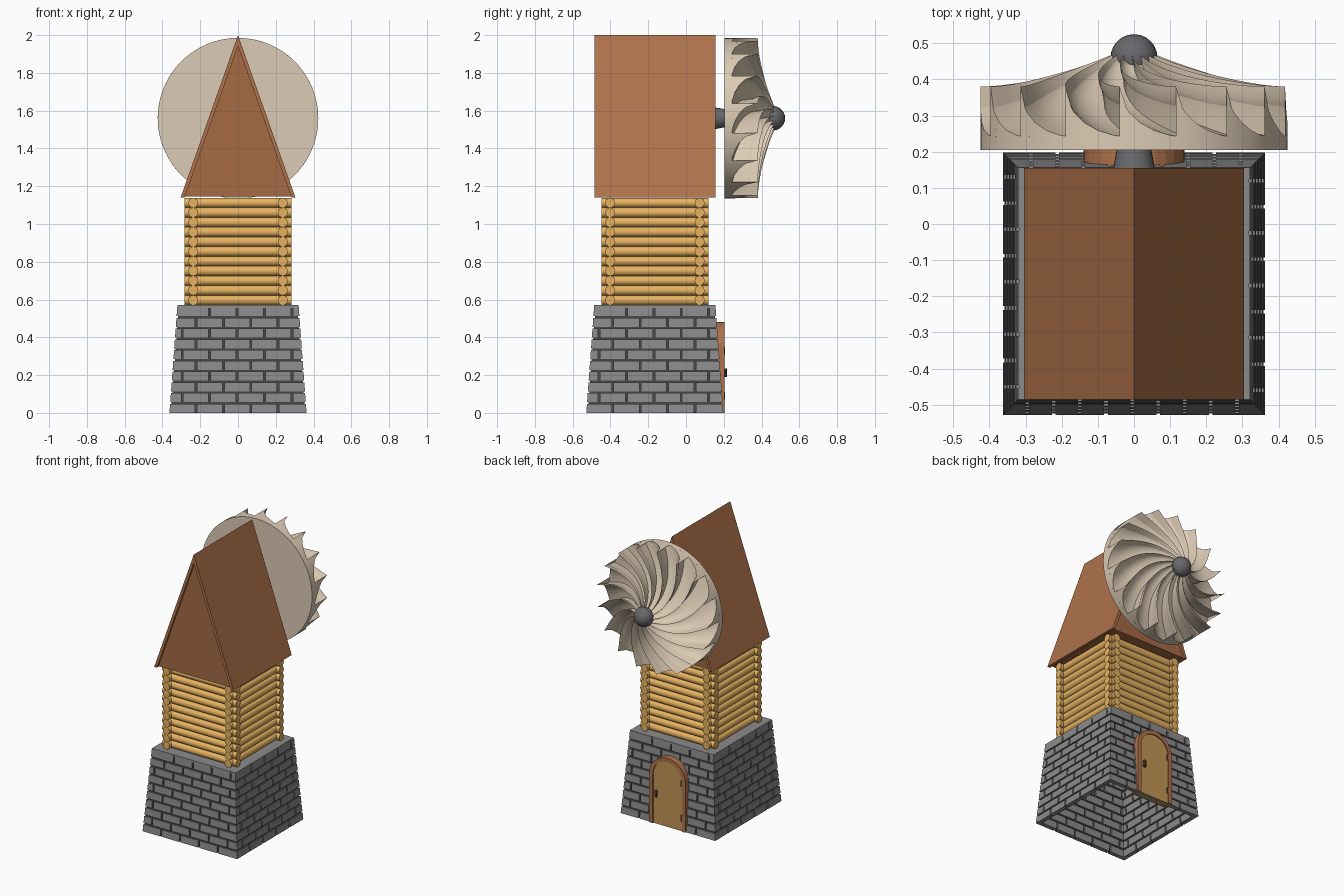
import bpy, bmesh, math
from mathutils import Vector, Matrix

if "Cube" in bpy.data.objects:
    bpy.data.objects.remove(bpy.data.objects["Cube"])

CY = -0.165   # tower centre in y


def mat(name, r, g, b):
    m = bpy.data.materials.new(name)
    m.diffuse_color = (r, g, b, 1)
    m.use_nodes = True
    m.node_tree.nodes["Principled BSDF"].inputs["Base Color"].default_value = m.diffuse_color
    return m


ROOF = mat("roof_brown", 0.43, 0.17, 0.07)
GABLE = mat("gable_brown", 0.38, 0.145, 0.06)
LOG = mat("log_yellow", 0.80, 0.45, 0.12)
DOOR = mat("door_tan", 0.55, 0.30, 0.09)
SAIL = mat("sail_cream", 0.72, 0.60, 0.46)
MORTAR = mat("mortar_dark", 0.06, 0.06, 0.06)
STONE = mat("stone_grey", 0.26, 0.26, 0.26)
METAL = mat("metal_grey", 0.14, 0.14, 0.15)
IRON = mat("iron_dark", 0.13, 0.07, 0.04)


def finish(bm, name, m=None, smooth=None):
    bmesh.ops.recalc_face_normals(bm, faces=bm.faces)
    me = bpy.data.meshes.new(name)
    bm.to_mesh(me)
    bm.free()
    ob = bpy.data.objects.new(name, me)
    bpy.context.collection.objects.link(ob)
    if m:
        me.materials.append(m)
    if smooth:
        bpy.ops.object.select_all(action='DESELECT')
        ob.select_set(True)
        bpy.context.view_layer.objects.active = ob
        bpy.ops.object.shade_smooth_by_angle(angle=math.radians(smooth))
    return ob


def prism(name, pts, y0, y1, m):
    """Extrude an x-z outline from y0 to y1."""
    bm = bmesh.new()
    a = [bm.verts.new((x, y0, z)) for x, z in pts]
    b = [bm.verts.new((x, y1, z)) for x, z in pts]
    bm.faces.new(a)
    bm.faces.new(b)
    for i in range(len(pts)):
        j = (i + 1) % len(pts)
        bm.faces.new((a[i], a[j], b[j], b[i]))
    return finish(bm, name, m)


def rod(bm, p, q, r1, r2, seg):
    p, q = Vector(p), Vector(q)
    d = q - p
    M = Matrix.Translation((p + q) / 2) @ d.to_track_quat('Z', 'Y').to_matrix().to_4x4()
    bmesh.ops.create_cone(bm, cap_ends=True, segments=seg, radius1=r1, radius2=r2,
                          depth=d.length, matrix=M)


# Stone base: tapered hollow wall of bricks over a thin mortar shell
H = 0.57


def half(z):
    return 0.363 - 0.042 * z / H


def wall_block(bm, side, u0, u1, z0, z1, out, inn):
    """Block lying in one sloped wall, mitred at the tower corners."""
    R = Matrix.Rotation(side * math.pi / 2, 4, 'Z')
    v = []
    for z in (z0, z1):
        for d in (out, inn):
            lim = half(z) - d
            for u in (u0, u1):
                p = R @ Vector((max(-lim, min(lim, u)), -lim, z))
                v.append(bm.verts.new((p.x, p.y + CY, p.z)))
    for f in ((0, 1, 3, 2), (4, 5, 7, 6), (0, 1, 5, 4), (2, 3, 7, 6), (0, 2, 6, 4), (1, 3, 7, 5)):
        bm.faces.new([v[i] for i in f])


ROWS, BL, GAP = 10, 0.145, 0.010
bricks, mortar = bmesh.new(), bmesh.new()
for side in range(4):
    wall_block(mortar, side, -1, 1, 0.002, H - 0.004, 0.008, 0.022)
    for row in range(ROWS):
        z0, z1 = row * H / ROWS, (row + 1) * H / ROWS - GAP * (row < ROWS - 1)
        lim = half(z1)
        start = -0.3625 - (BL / 2 if row % 2 else 0)
        for k in range(7):
            u0 = start + k * BL
            u1 = u0 + BL - GAP
            if u1 > -lim + 0.02 and u0 < lim - 0.02:
                if u0 < -lim + 0.04:
                    u0 = -1
                if u1 > lim - 0.03:
                    u1 = 1
                wall_block(bricks, side, u0, u1, z0, z1, 0, 0.03)
finish(mortar, "mortar", MORTAR)
finish(bricks, "stone_bricks", STONE)
prism("base_cap", [(-0.318, 0.555), (0.318, 0.555), (0.318, H), (-0.318, H)],
      CY - 0.318, CY + 0.318, STONE)

# Log storey: crossing logs on four sides
bm = bmesh.new()
for i in range(11):
    z = 0.597 + i * 0.0515
    for s in (-0.237, 0.237):
        rod(bm, (-0.283, CY + s, z), (0.283, CY + s, z), 0.0262, 0.0262, 16)
        rod(bm, (s, CY - 0.283, z), (s, CY + 0.283, z), 0.0262, 0.0262, 16)
finish(bm, "log_walls", LOG, 40)

# Steep roof shell and the inset gables
prism("roof", [(-0.304, 1.14), (0, 2.0), (0.304, 1.14), (0.283, 1.14), (0, 1.94), (-0.283, 1.14)],
      -0.485, 0.155, ROOF)
prism("gables", [(-0.285, 1.145), (0, 1.945), (0.285, 1.145)], -0.470, 0.140, GABLE)


# Arched door with frame on the back wall
def arch(r, spring, n=14):
    pts = [(r * math.cos(math.pi * i / n), spring + r * math.sin(math.pi * i / n)) for i in range(n + 1)]
    return [(r, 0.0)] + pts + [(-r, 0.0)]


outer, inner = arch(0.14, 0.34), arch(0.112, 0.34)
prism("door_frame", outer + inner[::-1], 0.145, 0.205, ROOF)
prism("door", arch(0.114, 0.34), 0.145, 0.198, DOOR)
bm = bmesh.new()
rod(bm, (0.085, 0.206, 0.19), (0.085, 0.206, 0.235), 0.010, 0.010, 8)
for z in (0.09, 0.33):
    rod(bm, (-0.108, 0.199, z - 0.02), (-0.108, 0.199, z + 0.02), 0.008, 0.008, 8)
finish(bm, "door_handle_and_hinges", IRON, 40)

# Wind rotor: backing disc plus a swirl of scooped blades
RZ, RR, N = 1.56, 0.425, 17
bm = bmesh.new()
rod(bm, (0, 0.205, RZ), (0, 0.24, RZ), RR, RR, 96)
finish(bm, "rotor_disc", SAIL, 40)

PITCH = 360 / N
tooth = []                       # (angle offset, height) across one blade
for i in range(7):
    s = i / 6 * math.pi / 2
    tooth.append((26 * (1 - math.cos(s)), 1 - math.sin(s)))
tooth += [(25.0, 0.3), (23.4, 0.65)]
RINGS = 12
bm = bmesh.new()
grid = []
for i in range(RINGS + 1):
    t = i / RINGS
    r = 0.045 + (RR - 0.045) * t
    crest = 0.38 + 0.095 * (1 - t) ** 1.7
    depth = 0.02 + 0.12 * t ** 0.8
    ring = []
    for b in range(N):
        for off, h in tooth:
            a = math.radians(-5.4 + b * PITCH + off - 45 * (1 - t) ** 1.2)
            ring.append(bm.verts.new((r * math.sin(a), crest - depth * (1 - h), RZ + r * math.cos(a))))
    grid.append(ring)
grid.append([bm.verts.new((v.co.x, 0.235, v.co.z)) for v in grid[-1]])
n = len(grid[0])
for lo, hi in zip(grid, grid[1:]):
    for j in range(n):
        k = (j + 1) % n
        bm.faces.new((lo[j], lo[k], hi[k], hi[j]))
finish(bm, "rotor_blades", SAIL, 40)

# Axle and round hub
bm = bmesh.new()
rod(bm, (0, 0.12, RZ), (0, 0.21, RZ), 0.064, 0.047, 24)
finish(bm, "axle", METAL, 40)
bm = bmesh.new()
bmesh.ops.create_uvsphere(bm, u_segments=24, v_segments=14, radius=0.065,
                          matrix=Matrix.Translation((0, 0.46, RZ)))
finish(bm, "hub", METAL, 60)
